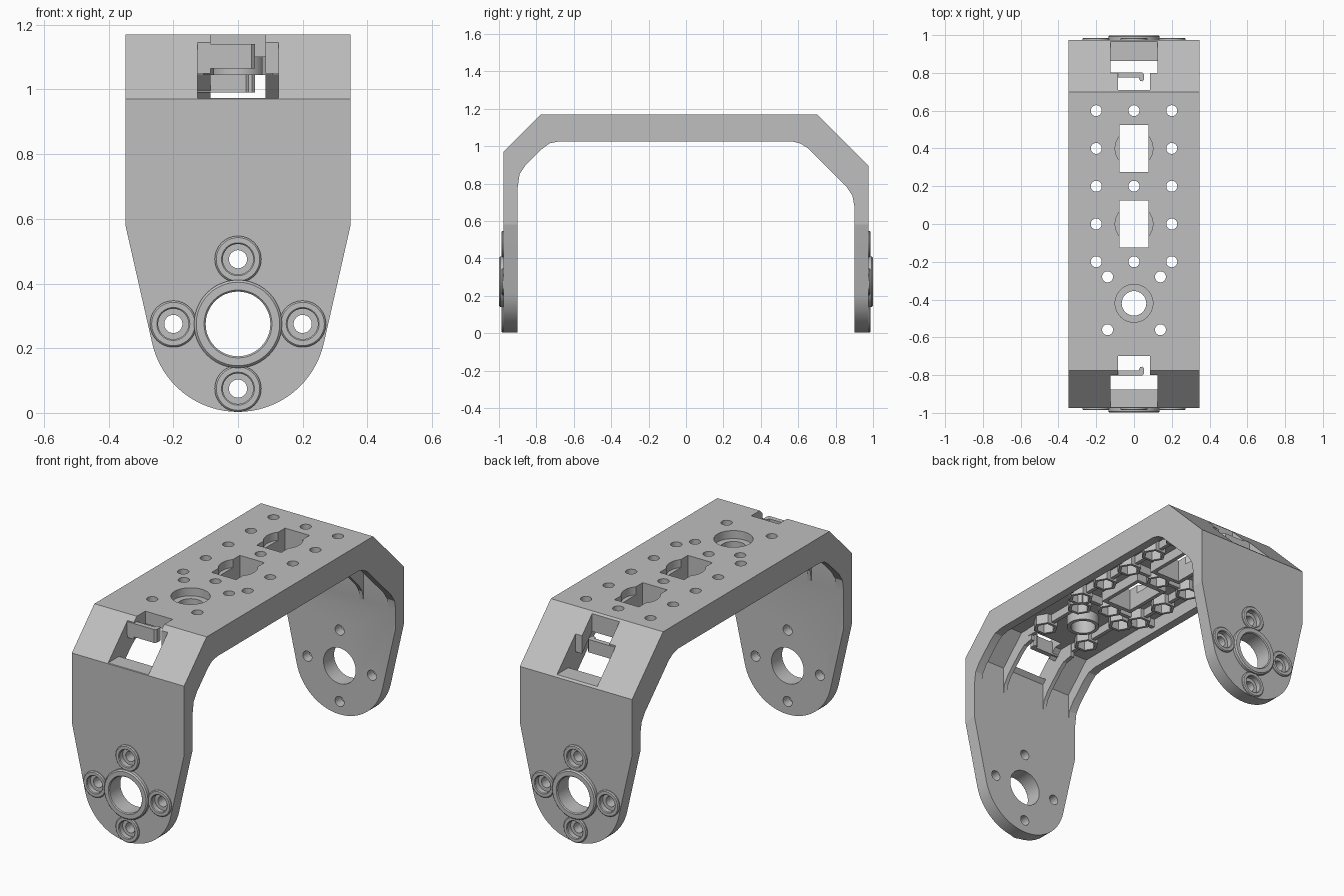
import bpy
import bmesh
import math

if "Cube" in bpy.data.objects:
    bpy.data.objects.remove(bpy.data.objects["Cube"], do_unlink=True)

grey = bpy.data.materials.new("light grey plastic")
grey.use_nodes = True
COLOUR = (0.52, 0.52, 0.52, 1)
grey.diffuse_color = COLOUR
grey.node_tree.nodes["Principled BSDF"].inputs["Base Color"].default_value = COLOUR

parts = []


def place(axis, p, q, v):
    return {"x": (v, p, q), "y": (p, v, q), "z": (p, q, v)}[axis]


def finish(name, bm):
    bmesh.ops.recalc_face_normals(bm, faces=bm.faces)
    mesh = bpy.data.meshes.new(name)
    bm.to_mesh(mesh)
    bm.free()
    mesh.materials.append(grey)
    ob = bpy.data.objects.new(name, mesh)
    bpy.context.collection.objects.link(ob)
    parts.append(ob)
    return ob


def prism(name, points, axis, a, b):
    """Extrude a 2D outline along an axis from a to b."""
    bm = bmesh.new()
    ends = [[bm.verts.new(place(axis, p, q, v)) for p, q in points] for v in (a, b)]
    bm.faces.new(ends[0])
    bm.faces.new(ends[1])
    n = len(points)
    for i in range(n):
        j = (i + 1) % n
        bm.faces.new((ends[0][i], ends[0][j], ends[1][j], ends[1][i]))
    return finish(name, bm)


def circle(p, q, r, n=48):
    return [(p + r * math.cos(math.tau * i / n), q + r * math.sin(math.tau * i / n))
            for i in range(n)]


def rect(p0, p1, q0, q1):
    return [(p0, q0), (p1, q0), (p1, q1), (p0, q1)]


def tube(name, p, q, axis, profile, n=48):
    """Sweep a closed (radius, height) profile around an axis."""
    bm = bmesh.new()
    loops = [[bm.verts.new(place(axis, c, d, v)) for c, d in circle(p, q, r, n)]
             for r, v in profile]
    for k, low in enumerate(loops):
        high = loops[(k + 1) % len(loops)]
        for i in range(n):
            j = (i + 1) % n
            bm.faces.new((low[i], low[j], high[j], high[i]))
    return finish(name, bm)


def combine(base, cutter, mode="DIFFERENCE"):
    mod = base.modifiers.new("cut", "BOOLEAN")
    mod.operation = mode
    mod.solver = "EXACT"
    mod.object = cutter
    bpy.context.view_layer.objects.active = base
    bpy.ops.object.modifier_apply(modifier=mod.name)
    parts.remove(cutter)
    bpy.data.objects.remove(cutter, do_unlink=True)


# Bracket body: bent side profile, trimmed to the tapered arm outline
outer = [(-0.975, 0), (-0.975, 0.97), (-0.775, 1.17), (0.70, 1.17), (0.975, 0.895), (0.975, 0)]
front_curve = [(-0.68, 1.025), (-0.73, 1.015), (-0.77, 0.985), (-0.86, 0.895),
               (-0.89, 0.85), (-0.90, 0.78)]
back_curve = [(0.90, 0.68), (0.89, 0.735), (0.86, 0.78), (0.65, 0.99), (0.61, 1.015), (0.57, 1.025)]
inner = [(0.90, 0)] + back_curve + front_curve + [(-0.90, 0)]
body = prism("bracket_body", outer + inner, "x", -0.36, 0.36)

PIVOT, END = 0.275, 0.272
reach = math.hypot(0.348, 0.58 - PIVOT)
start = math.atan2(0.58 - PIVOT, 0.348) - math.acos(END / reach)
sweep = -math.pi - 2 * start
arc = [(END * math.cos(start + sweep * i / 32), PIVOT + END * math.sin(start + sweep * i / 32))
       for i in range(33)]
outline = [(-0.348, 1.3), (0.348, 1.3), (0.348, 0.58)] + arc + [(-0.348, 0.58)]
combine(body, prism("outline", outline, "y", -1.2, 1.2), "INTERSECT")

# Hollow underside leaving side rims
cavity = [(-0.899, 0.6), (-0.899, 0.95), (-0.75, 1.10), (0.67, 1.10), (0.899, 0.87), (0.899, 0.6)]
combine(body, prism("cavity", cavity, "x", -0.30, 0.30))

# Screw positions on the top plate
grid = [(x, y) for y in (-0.2, 0.2, 0.6) for x in (-0.2, 0, 0.2)]
grid += [(x, y) for y in (0, 0.4) for x in (-0.2, 0.2)]
corner = [(x, y) for y in (-0.56, -0.28) for x in (-0.14, 0.14)]
for x, y in grid + corner:
    combine(body, prism("hole", circle(x, y, 0.029, 32), "z", 0.9, 1.3))

# Rectangular windows and round recesses
for y in (-0.42, 0, 0.4):
    combine(body, prism("recess", circle(0, y, 0.10), "z", 1.125, 1.3))
    shape = circle(0, y, 0.065) if y < 0 else rect(-0.076, 0.076, y - 0.125, y + 0.125)
    combine(body, prism("opening", shape, "z", 0.9, 1.3))

# Cable openings in both slanted shoulders
for s, floor, edge in ((-1, 0.973, 0.70), (1, 0.905, 0.71)):
    for half, near, far in ((0.125, 0.80, 1.2), (0.085, edge, 0.85)):
        y0, y1 = sorted((s * near, s * far))
        combine(body, prism("cable_opening", rect(-half, half, y0, y1), "z", floor, 1.3))

# Arm bores and screw holes, with raised rings on the outside
screws = [(0, PIVOT + 0.2), (0, PIVOT - 0.2), (0.2, PIVOT), (-0.2, PIVOT)]
combine(body, prism("bore", circle(0, PIVOT, 0.10), "y", -1.2, 1.2))
for x, z in screws:
    combine(body, prism("hole", circle(x, z, 0.028), "y", -1.2, 1.2))
for s in (-1, 1):
    tube("pivot_ring", 0, PIVOT, "y", [(0.136, s * 0.975), (0.136, s * 0.992), (0.129, s * 0.999),
                                       (0.105, s * 0.999), (0.10, s * 0.994), (0.10, s * 0.975)])
    for x, z in screws:
        combine(body, prism("counterbore", circle(x, z, 0.047), "y", s * 0.955, s * 1.2))
        tube("screw_ring", x, z, "y", [(0.072, s * 0.97), (0.072, s * 0.981), (0.067, s * 0.986),
                                       (0.051, s * 0.986), (0.047, s * 0.982), (0.047, s * 0.97)])

# Hexagonal nut pockets under the plate
LOW, TOP = 1.045, 1.105
for x, y in grid + corner:
    tube("nut_pocket", x, y, "z", [(0.066, TOP), (0.066, LOW), (0.049, LOW), (0.049, TOP)], 6)
tube("centre_hole_collar", 0, -0.42, "z", [(0.085, TOP), (0.085, LOW), (0.065, LOW), (0.065, TOP)])

# Walls around the rectangular windows
for y in (0, 0.4):
    for s in (-1, 1):
        xs = sorted((s * 0.076, s * 0.098))
        ys = sorted((y + s * 0.125, y + s * 0.147))
        prism("window_side_wall", rect(*xs, y - 0.147, y + 0.147), "z", LOW, TOP)
        prism("window_end_wall", rect(-0.076, 0.076, *ys), "z", LOW, TOP)


def rib(p, q, trim=0.058, half=0.011):
    length = math.dist(p, q)
    dx, dy = (q[0] - p[0]) / length, (q[1] - p[1]) / length
    ends = [(p[0] + dx * trim, p[1] + dy * trim), (q[0] - dx * trim, q[1] - dy * trim)]
    pts = [(ends[k][0] - t * dy * half, ends[k][1] + t * dx * half)
           for k, t in ((0, 1), (0, -1), (1, -1), (1, 1))]
    prism("stiffening_rib", pts, "z", LOW + 0.01, TOP)


# Stiffening ribs between the nut pockets and the cable opening walls
for s in (-1, 1):
    for y in (-0.2, 0, 0.2, 0.4):
        rib((s * 0.2, y), (s * 0.2, y + 0.2))
    for y in (-0.2, 0.2, 0.6):
        rib((0, y), (s * 0.2, y))
        rib((s * 0.2, y), (s * 0.365, y))
    rib((s * 0.14, -0.56), (s * 0.14, -0.28))
    rib((s * 0.14, -0.56), (s * 0.14, -0.75))
    rib((s * 0.2, 0.6), (s * 0.14, 0.74))
    x0, x1 = sorted((s * 0.125, s * 0.148))
    front = [(-0.67, 1.105), (-0.67, 1.025)] + front_curve + [(-0.905, 0.74), (-0.905, 0.945),
                                                              (-0.75, 1.105)]
    back = [(0.905, 0.87), (0.905, 0.64)] + back_curve + [(0.57, 1.105), (0.67, 1.105)]
    prism("front_opening_gusset", front, "x", x0, x1)
    prism("back_opening_gusset", back, "x", x0, x1)

# Cable hooks reaching across the openings
for s, name, low, high in ((-1, "front_cable_hook", 1.065, 1.14), (1, "back_cable_hook", 0.99, 1.062)):
    hook = [(-0.135, 0.803), (0.042, 0.803), (0.052, 0.793), (0.052, 0.762), (0.044, 0.755),
            (0.032, 0.758), (0.025, 0.775), (-0.135, 0.775)]
    prism(name, [(x, s * y) for x, y in hook], "z", low, high)

# Smooth round surfaces, keep machined edges crisp
bpy.ops.object.select_all(action="DESELECT")
for ob in parts:
    ob.select_set(True)
bpy.context.view_layer.objects.active = body
bpy.ops.object.shade_smooth_by_angle(angle=math.radians(12))
